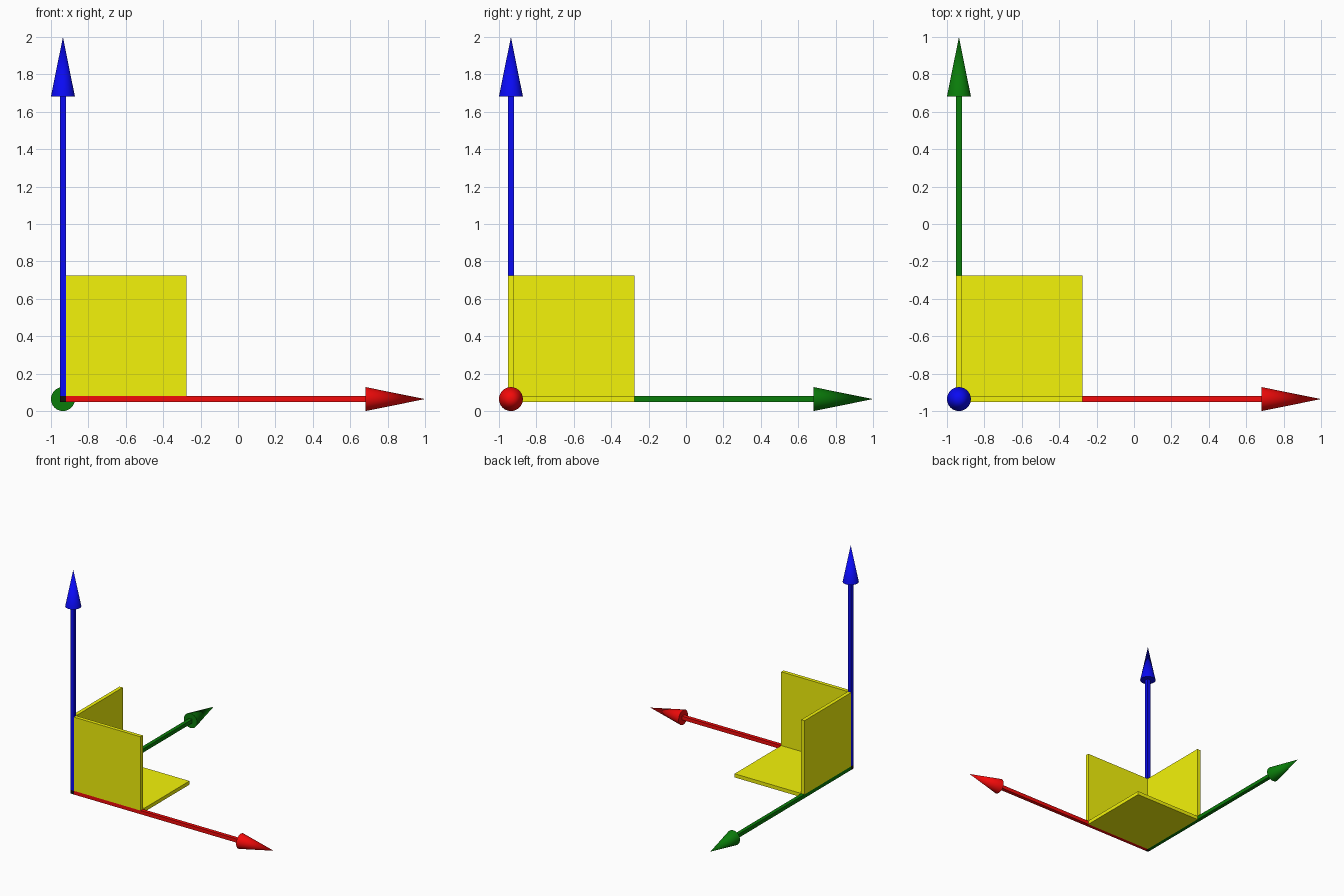
import bpy
import math
from mathutils import Vector

if "Cube" in bpy.data.objects:
    bpy.data.objects.remove(bpy.data.objects["Cube"])

O = Vector((-0.936, -0.936, 0.064))   # origin of the axes
H = 0.016                             # half thickness of shafts and plates
CONE_R = 0.064
CONE_START, TIP = 1.618, 1.936        # distances along each axis
PLATE_END = 0.66


def material(name, rgb):
    m = bpy.data.materials.new(name)
    m.diffuse_color = (*rgb, 1)
    m.use_nodes = True
    m.node_tree.nodes["Principled BSDF"].inputs["Base Color"].default_value = m.diffuse_color
    return m


def box(name, lo, hi, mat):
    """Box between two corners given relative to the axes origin."""
    lo, hi = Vector(lo), Vector(hi)
    bpy.ops.mesh.primitive_cube_add(size=1, location=O + (lo + hi) / 2)
    ob = bpy.context.object
    ob.name = name
    ob.scale = hi - lo
    bpy.ops.object.transform_apply(location=False, rotation=False, scale=True)
    ob.data.materials.append(mat)


red = material("red", (0.9, 0.003, 0.003))
green = material("green", (0.003, 0.2, 0.003))
blue = material("blue", (0.003, 0.003, 0.9))
yellow = material("yellow", (0.9, 0.9, 0.003))
black = material("black", (0.005, 0.005, 0.005))

# Small cube where the axes meet
box("origin_cube", (-H, -H, -H), (H, H, H), black)

axes = [("x", red, (0, math.pi / 2, 0)),
        ("y", green, (-math.pi / 2, 0, 0)),
        ("z", blue, (0, 0, 0))]

for i, (axis, mat, rot) in enumerate(axes):
    # Square shaft along the axis
    lo, hi = [-H] * 3, [H] * 3
    lo[i], hi[i] = H, CONE_START
    box(f"{axis}_shaft", lo, hi, mat)

    # Arrow head
    centre = O.copy()
    centre[i] += (CONE_START + TIP) / 2
    bpy.ops.mesh.primitive_cone_add(vertices=32, radius1=CONE_R, radius2=0,
                                    depth=TIP - CONE_START,
                                    location=centre, rotation=rot)
    bpy.context.object.name = f"{axis}_arrow_head"
    bpy.context.object.data.materials.append(mat)
    bpy.ops.object.shade_smooth_by_angle(angle=math.radians(35))

    # Plane plate perpendicular to the axis, between the other two shafts
    lo, hi = [H] * 3, [PLATE_END] * 3
    lo[i], hi[i] = -H, H
    box(f"{axis}_normal_plate", lo, hi, yellow)
